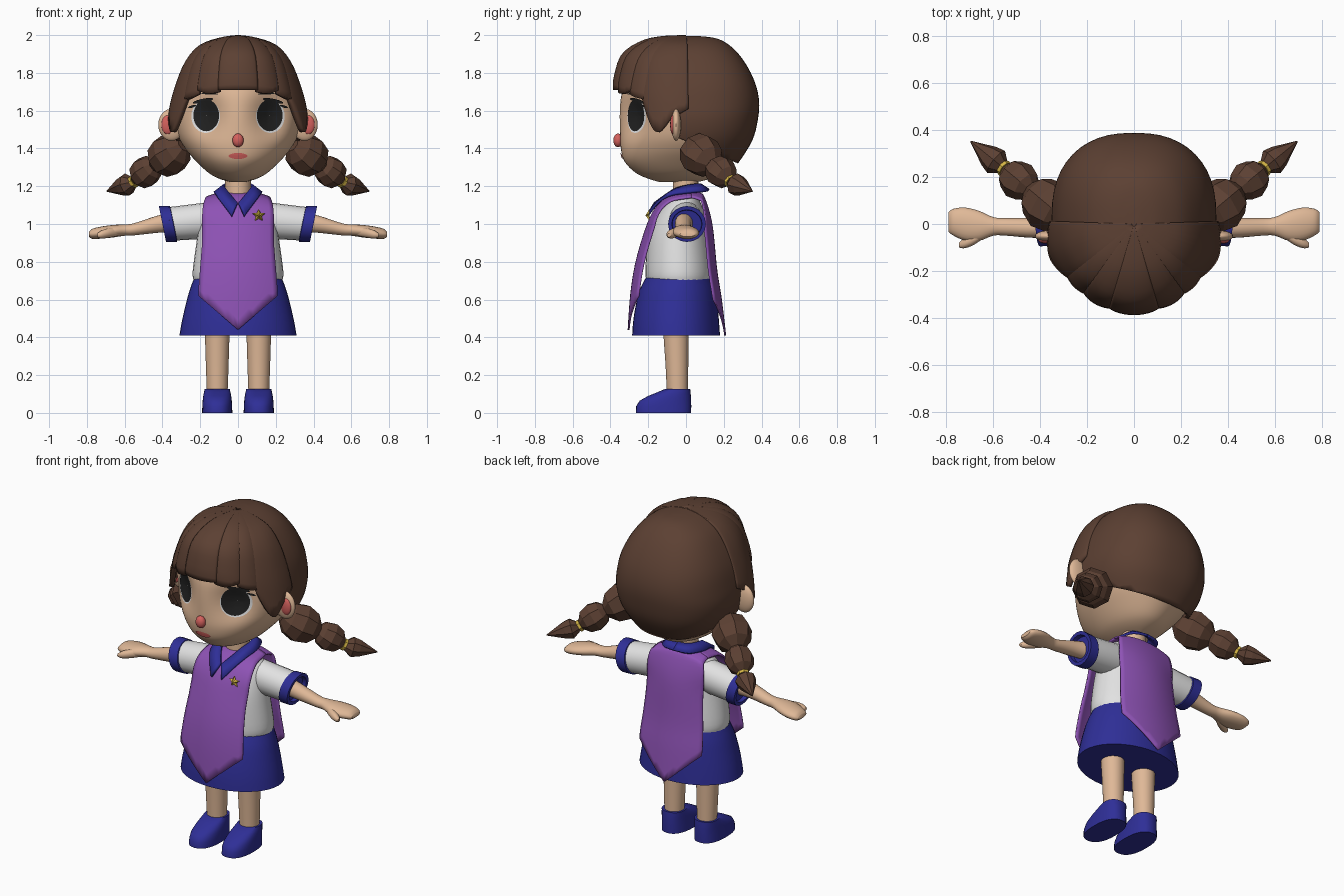
import bpy, bmesh, math
from mathutils import Vector
from mathutils.bvhtree import BVHTree

if "Cube" in bpy.data.objects:
    bpy.data.objects.remove(bpy.data.objects["Cube"])


def colour(name, r, g, b):
    m = bpy.data.materials.new(name)
    m.diffuse_color = (r, g, b, 1)
    m.use_nodes = True
    m.node_tree.nodes["Principled BSDF"].inputs["Base Color"].default_value = m.diffuse_color
    return m


SKIN = colour("skin", .74, .48, .31)
BROWN = colour("brown_hair", .108, .052, .033)
BLUE = colour("navy_blue", .028, .028, .31)
PURPLE = colour("purple_cloth", .27, .085, .46)
WHITE = colour("white_cloth", .76, .76, .76)
GOLD = colour("gold", .66, .46, .06)
PINK = colour("pink", .66, .12, .11)
BLACK = colour("black", .015, .015, .015)
SIDES = ((1, "left"), (-1, "right"))


def add(name, verts, faces, mat, smooth=True, thick=0, centre=None):
    """Mesh object; open sheets are turned to face away from centre."""
    bm = bmesh.new()
    vs = [bm.verts.new(v) for v in verts]
    for f in faces:
        bm.faces.new([vs[i] for i in f])
    bm.normal_update()
    if centre is None:
        bmesh.ops.recalc_face_normals(bm, faces=bm.faces)
    elif sum(f.normal.dot(f.calc_center_median() - Vector(centre)) for f in bm.faces) < 0:
        bmesh.ops.reverse_faces(bm, faces=bm.faces)
    me = bpy.data.meshes.new(name)
    bm.to_mesh(me)
    bm.free()
    me.materials.append(mat)
    for p in me.polygons:
        p.use_smooth = smooth
    if smooth:
        me.set_sharp_from_angle(angle=math.radians(45))
    ob = bpy.data.objects.new(name, me)
    bpy.context.collection.objects.link(ob)
    if thick:
        mod = ob.modifiers.new("thickness", 'SOLIDIFY')
        mod.thickness, mod.offset = thick, -1
    return ob


def refine(pts, k=4):
    """Smooth curve through tuples of any length."""
    out = []
    for i in range(len(pts) - 1):
        a, b, c, d = (pts[max(0, min(len(pts) - 1, i + j))] for j in (-1, 0, 1, 2))
        for j in range(k):
            t = j / k
            out.append(tuple(.5 * (2 * q + (r - p) * t + (2 * p - 5 * q + 4 * r - s) * t * t
                                   + (3 * q - p - 3 * r + s) * t ** 3)
                             for p, q, r, s in zip(a, b, c, d)))
    return out + [tuple(pts[-1])]


def loft(name, rings, mat, smooth=True):
    n, m = len(rings[0]), len(rings)
    faces = [(i * n + j, i * n + (j + 1) % n, (i + 1) * n + (j + 1) % n, (i + 1) * n + j)
             for i in range(m - 1) for j in range(n)]
    faces += [tuple(range(n)), tuple(range((m - 1) * n, m * n))]
    return add(name, [p for r in rings for p in r], faces, mat, smooth)


def sheet(name, rows, mat, thick, centre):
    n = len(rows[0])
    faces = [(i * n + j, i * n + j + 1, (i + 1) * n + j + 1, (i + 1) * n + j)
             for i in range(len(rows) - 1) for j in range(n - 1)]
    return add(name, [p for r in rows for p in r], faces, mat, True, thick, centre)


def ring_z(z, rx, yf, yb, xc=0, p=2, n=32):
    """Level ring from front yf to back yb; p above 2 makes it boxier."""
    def e(v):
        return math.copysign(abs(v) ** (2 / p), v)
    angles = [2 * math.pi * i / n for i in range(n)]
    return [(xc + rx * e(math.cos(a)), (yf + yb) / 2 + (yb - yf) / 2 * e(math.sin(a)), z)
            for a in angles]


def ring_x(s, x, y, z, ry, rz, tilt=0, n=20):
    angles = [2 * math.pi * i / n for i in range(n)]
    return [(s * (x + tilt * rz * math.sin(a)), y + ry * math.cos(a), z + rz * math.sin(a))
            for a in angles]


def ball(name, c, r, mat):
    steps = [math.pi * (.02 + .96 * i / 12) for i in range(13)]
    return loft(name, [ring_z(c[2] - r[2] * math.cos(t), r[0] * math.sin(t), c[1] - r[1] * math.sin(t),
                              c[1] + r[1] * math.sin(t), c[0], n=20) for t in steps], mat)


def lathe(name, base, axis, profile, mat, n=8):
    q = axis.to_track_quat('Z', 'Y')
    return loft(name, [[base + q @ Vector((r * math.cos(2 * math.pi * i / n),
                                           r * math.sin(2 * math.pi * i / n), d))
                        for i in range(n)] for d, r in profile], mat, False)


def walk(pts, zb, n):
    """Resample an (r, z) curve from its top down to height zb."""
    fine, cut = refine(pts, 8), []
    for a, b in zip(fine, fine[1:]):
        cut.append(a)
        if b[1] <= zb:
            t = (a[1] - zb) / max(a[1] - b[1], 1e-6)
            cut.append((a[0] + t * (b[0] - a[0]), zb))
            break
    out = []
    for i in range(n + 1):
        f = i / n * (len(cut) - 1)
        k = min(int(f), len(cut) - 2)
        out.append(tuple(u + (f - k) * (v - u) for u, v in zip(cut[k], cut[k + 1])))
    return out


# Head with shallow eye sockets
HEAD = [(1.222, .04, -.14, .06), (1.24, .10, -.20, .13), (1.27, .155, -.265, .19),
        (1.33, .22, -.325, .25), (1.40, .28, -.345, .30), (1.48, .32, -.35, .33),
        (1.60, .335, -.352, .345), (1.70, .305, -.338, .335), (1.80, .25, -.29, .29),
        (1.90, .16, -.19, .20), (1.95, .06, -.08, .08)]


def socket(p):
    x, y, z = p
    dent = .065 * math.exp(-((abs(x) - .17) / .09) ** 2 - ((z - 1.575) / .11) ** 2)
    return (x, y + dent if y < -.05 else y, z)


head = loft("head", [[socket(p) for p in ring_z(*r, n=64)] for r in refine(HEAD)], SKIN)
tree = BVHTree.FromPolygons([v.co.copy() for v in head.data.vertices],
                            [tuple(p.vertices) for p in head.data.polygons])


def decal(name, x, z, rx, rz, mat, lift, tilt=0):
    """Thin ellipse laid on the face."""
    rows = []
    for k in range(7):
        row = []
        for i in range(33):
            a, f = 2 * math.pi * i / 32, .02 + .98 * k / 6
            u, v = f * rx * math.cos(a), f * rz * math.sin(a)
            px, pz = x + u * math.cos(tilt) - v * math.sin(tilt), z + u * math.sin(tilt) + v * math.cos(tilt)
            hit = tree.ray_cast(Vector((px, -1, pz)), Vector((0, 1, 0)))[0]
            row.append((px, (hit.y if hit else -.2) - lift, pz))
        rows.append(row)
    sheet(name, rows, mat, 0, (0, 0, 1.55))


# Face details and ears
for s, side in SIDES:
    decal(f"eye_white_{side}", s * .171, 1.57, .076, .088, WHITE, .004)
    decal(f"eye_{side}", s * .168, 1.575, .068, .084, BLACK, .007)
    decal(f"upper_lash_{side}", s * .185, 1.652, .055, .011, BLACK, .009, -s * .2)
    decal(f"outer_lash_{side}", s * .243, 1.622, .022, .006, BLACK, .009, -s * .3)
    decal(f"brow_{side}", s * .15, 1.69, .045, .005, BLACK, .005, s * .05)
    ball(f"ear_{side}", (s * .352, -.052, 1.525), (.07, .026, .085), SKIN)
    ball(f"inner_ear_{side}", (s * .372, -.07, 1.525), (.034, .014, .05), PINK)
decal("mouth", 0, 1.36, .05, .016, PINK, .006)
ball("nose", (0, -.36, 1.443), (.03, .025, .036), PINK)

# Back hair: rounded cap, cut open in front and sloped at the nape
CAP = [(1.28, .20, -.25, .24), (1.32, .25, -.28, .275), (1.44, .325, -.33, .35),
       (1.55, .35, -.33, .38), (1.65, .34, -.33, .387), (1.75, .315, -.30, .365),
       (1.85, .265, -.25, .315), (1.93, .20, -.20, .25), (1.98, .11, -.13, .17),
       (1.995, .03, -.06, .07)]
cap = loft("back_hair", [ring_z(*r, p=2.4, n=48) for r in refine(CAP)], BROWN)
bm = bmesh.new()
bm.from_mesh(cap.data)
for co, no in (((0, -.06, 0), (0, -1, 0)), ((0, -.05, 1.46), (0, -.15, -.35))):
    bmesh.ops.bisect_plane(bm, geom=bm.verts[:] + bm.edges[:] + bm.faces[:],
                           plane_co=co, plane_no=no, clear_outer=True)
bm.to_mesh(cap.data)
bm.free()
mod = cap.modifiers.new("thickness", 'SOLIDIFY')
mod.thickness, mod.offset = .02, -1

# Fringe: overlapping locks fanned from the crown
FRONT = [(.01, 2.0), (.12, 1.995), (.22, 1.97), (.32, 1.90), (.36, 1.79), (.368, 1.70), (.368, 1.45)]
SIDE = [(.01, 2.0), (.10, 1.985), (.20, 1.945), (.27, 1.86), (.318, 1.75), (.355, 1.62), (.38, 1.45)]


def lock(name, s, keys, lift):
    """keys: (angle from the front, hem height) across the lock."""
    cols, across = [], refine(keys, 6)
    for i, (deg, zb) in enumerate(across):
        a, u = math.radians(deg), 2 * i / (len(across) - 1) - 1
        w = math.sin(a) ** 2
        prof = [tuple(f + w * (g - f) for f, g in zip(p, q)) for p, q in zip(FRONT, SIDE)]
        col = []
        for k, (r, z) in enumerate(walk(prof, zb, 16)):
            r += (lift + .012 * (1 - u * u)) * min(1, k / 8)
            col.append((s * r * math.sin(a), -r * math.cos(a), z))
        cols.append(col)
    sheet(name, cols, BROWN, .028, (0, 0, 1.6))


lock("fringe_centre", 1, [(-16.5, 1.71), (0, 1.71), (16.5, 1.71)], .008)
for s, side in SIDES:
    lock(f"fringe_inner_{side}", s, [(14, 1.70), (25, 1.69), (37, 1.71)], .002)
    lock(f"fringe_middle_{side}", s, [(34, 1.69), (44, 1.67), (54, 1.66)], -.002)
    lock(f"fringe_outer_{side}", s, [(50, 1.66), (65, 1.49), (78, 1.56), (92, 1.61)], .002)

# Braids: faceted beads, gold tie and pointed tail
for s, side in SIDES:
    p = [Vector((s * x, y, z)) for x, y, z in
         ((.365, .08, 1.365), (.49, .185, 1.275), (.56, .243, 1.218), (.69, .348, 1.175))]
    for i, r in ((0, .115), (1, .085)):
        lathe(f"braid_bead_{i + 1}_{side}", p[i], p[i + 1] - p[i],
              [(-r, .35 * r), (-.6 * r, .82 * r), (0, r), (.6 * r, .82 * r), (r, .35 * r)], BROWN)
    lathe(f"braid_tie_{side}", p[2], p[2] - p[1], [(-.022, .036), (-.006, .036)], GOLD)
    lathe(f"braid_tail_{side}", p[2], p[3] - p[2],
          [(-.01, .026), (.035, .06), (.075, .05), (.178, .003)], BROWN)

# Neck, shirt and skirt
loft("neck", [ring_z(z, .068, -.07, .065) for z in (1.1, 1.3)], SKIN)
loft("shirt", [ring_z(*r) for r in refine(
    [(.70, .235, -.21, .135), (.75, .24, -.215, .137), (.9, .22, -.205, .12), (1.0, .205, -.18, .105),
     (1.08, .19, -.135, .09), (1.13, .155, -.09, .07), (1.165, .08, -.06, .06)])], WHITE)
loft("skirt", [ring_z(*r, n=40) for r in refine(
    [(.41, .31, -.285, .18), (.48, .298, -.28, .175), (.56, .28, -.268, .168),
     (.65, .256, -.245, .155), (.73, .226, -.205, .13)])], BLUE)

# Arms, sleeves, legs and shoes
ARM = [(.30, 0, 1.015, .05, .055), (.42, -.015, 1.0, .044, .046), (.55, -.012, .972, .037, .032),
       (.60, -.01, .968, .04, .03), (.66, -.008, .962, .064, .033), (.72, 0, .955, .07, .032),
       (.77, .008, .948, .056, .027), (.79, .008, .945, .04, .012)]
for s, side in SIDES:
    loft(f"arm_{side}", [ring_x(s, *r) for r in refine(ARM)], SKIN)
    loft(f"thumb_{side}", [ring_x(s, *r) for r in refine(
        [(.63, -.035, .96, .018, .022), (.68, -.062, .953, .026, .025),
         (.72, -.08, .945, .023, .022), (.745, -.09, .94, .01, .01)])], SKIN)
    loft(f"sleeve_{side}", [ring_x(s, *r) for r in (
        (.10, 0, 1.03, .08, .095), (.20, 0, 1.015, .09, .095), (.36, .005, 1.0, .09, .088, .2))], WHITE)
    loft(f"cuff_{side}", [ring_x(s, x, .005, 1.0, ry, rz, .2) for x, ry, rz in (
        (.338, .085, .083), (.342, .098, .094), (.40, .1, .095), (.40, .08, .075), (.375, .078, .073))], BLUE)
    loft(f"leg_{side}", [ring_z(*r, xc=s * .11) for r in (
        (.08, .054, -.10, .01), (.25, .06, -.108, .012), (.45, .066, -.122, .015))], SKIN)
    loft(f"shoe_{side}", [ring_z(*r, xc=s * .11, p=2.4) for r in (
        (0, .08, -.265, .027), (.035, .079, -.264, .028), (.065, .077, -.245, .027), (.09, .074, -.20, .026),
        (.11, .07, -.15, .024), (.127, .066, -.11, .022))], BLUE)

# Tabard: front and back panels from the shoulders to a pointed hem
PANELS = {"front": (-1, .44, .62, [(.03, 1.18), (-.06, 1.165), (-.11, 1.14), (-.16, 1.09), (-.207, 1.0),
                                   (-.265, .81), (-.295, .63), (-.31, .42)]),
          "back": (1, .41, .60, [(.03, 1.18), (.07, 1.168), (.10, 1.14), (.14, 1.0), (.165, .76),
                                 (.19, .6), (.215, .39)])}
for part, (d, point, corner, path) in PANELS.items():
    cols = []
    for i in range(17):
        u = i / 8 - 1
        col = []
        for y, z in walk(path, point + (corner - point) * abs(u), 24):
            top = min(1, max(0, (z - .98) / .2))
            half = .19 + .02 * min(1, max(0, (.9 - z) / .25)) - .02 * top ** 4
            col.append((u * half, y - d * .04 * u * u * (1 - top), z - .035 * u * u * top))
        cols.append(col)
    sheet(f"tabard_{part}", cols, PURPLE, .01, (0, -.04, .8))

# Collar: two mirrored halves with pointed tips
UPPER = [(0, .08, 1.215), (.06, .06, 1.215), (.08, 0, 1.207), (.065, -.06, 1.19),
         (.038, -.115, 1.155), (.004, -.17, 1.115)]
LOWER = [(0, .125, 1.185), (.09, .10, 1.18), (.128, .01, 1.172), (.117, -.09, 1.158),
         (.085, -.155, 1.118), (.035, -.212, 1.045)]
for s, side in SIDES:
    sheet(f"collar_{side}", [[(s * x, y, z) for x, y, z in refine(e)] for e in (UPPER, LOWER)],
          BLUE, .014, (0, -.03, 1.0))

# Star badge with a raised middle
star = [(.11 + r * math.sin(math.pi * i / 5), -.192, 1.045 + r * math.cos(math.pi * i / 5))
        for i, r in enumerate((.036, .017) * 5)]
add("star_badge", star + [(.11, -.215, 1.045)],
    [(i, (i + 1) % 10, 10) for i in range(10)] + [tuple(range(10))], GOLD, False)
